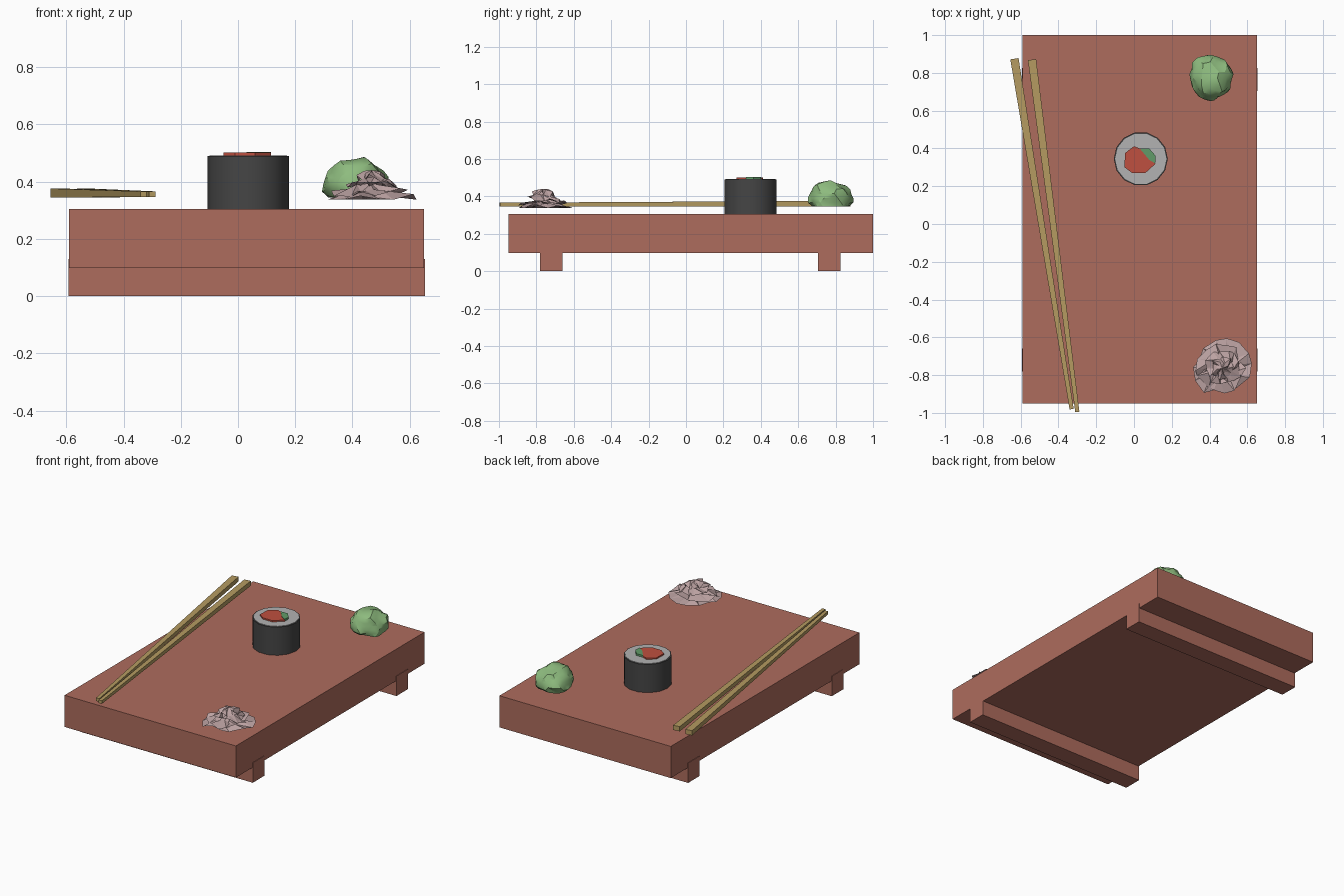
import bpy, bmesh, math, random
from mathutils import Vector, noise

if "Cube" in bpy.data.objects:
    bpy.data.objects.remove(bpy.data.objects["Cube"])

random.seed(4)


def material(name, rgb):
    m = bpy.data.materials.new(name)
    m.diffuse_color = (*rgb, 1)
    m.use_nodes = True
    m.node_tree.nodes["Principled BSDF"].inputs["Base Color"].default_value = m.diffuse_color
    return m


WOOD = material("red_wood", (0.42, 0.15, 0.11))
BAMBOO = material("bamboo", (0.46, 0.33, 0.12))
NORI = material("seaweed", (0.06, 0.06, 0.06))
RICE = material("rice", (0.45, 0.45, 0.45))
SALMON = material("salmon", (0.52, 0.08, 0.05))
CUCUMBER = material("cucumber", (0.12, 0.33, 0.14))
WASABI = material("wasabi", (0.27, 0.50, 0.21))
GINGER = material("ginger", (0.50, 0.36, 0.36))


def finish(name, bm, mat, smooth=None):
    bmesh.ops.recalc_face_normals(bm, faces=bm.faces)
    me = bpy.data.meshes.new(name)
    bm.to_mesh(me)
    bm.free()
    me.materials.append(mat)
    ob = bpy.data.objects.new(name, me)
    bpy.context.collection.objects.link(ob)
    if smooth:
        bpy.ops.object.select_all(action='DESELECT')
        ob.select_set(True)
        bpy.context.view_layer.objects.active = ob
        bpy.ops.object.shade_smooth_by_angle(angle=math.radians(smooth))
    return ob


def box(name, lo, hi, mat):
    bm = bmesh.new()
    bmesh.ops.create_cube(bm, size=1)
    for v in bm.verts:
        v.co = Vector([lo[i] if v.co[i] < 0 else hi[i] for i in range(3)])
    return finish(name, bm, mat)


def prism(name, pts, z0, z1, mat, smooth=None):
    bm = bmesh.new()
    face = bm.faces.new([bm.verts.new((x, y, z0)) for x, y in pts])
    ext = bmesh.ops.extrude_face_region(bm, geom=[face], use_keep_orig=True)
    for v in ext['geom']:
        if isinstance(v, bmesh.types.BMVert):
            v.co.z = z1
    return finish(name, bm, mat, smooth)


# Serving board and its two cross rails
box("board", (-0.59, -0.95, 0.098), (0.65, 1.0, 0.305), WOOD)
for name, y in (("front_foot", -0.72), ("back_foot", 0.765)):
    box(name, (-0.593, y - 0.06, 0), (0.653, y + 0.06, 0.13), WOOD)

# Tapered square chopsticks
for name, back, front in (("chopstick_left", (-0.633, 0.875), (-0.33, -0.98)),
                          ("chopstick_right", (-0.54, 0.87), (-0.30, -0.995))):
    a, b = Vector((*back, 0)), Vector((*front, 0))
    side = (b - a).normalized().cross(Vector((0, 0, 1)))
    bm = bmesh.new()
    rings = []
    for p, w, z0, z1 in ((a, 0.022, 0.345, 0.376), (b, 0.011, 0.346, 0.366)):
        rings.append([bm.verts.new((*(p + side * s * w).xy, z))
                      for s, z in ((-1, z0), (1, z0), (1, z1), (-1, z1))])
    for r in rings:
        bm.faces.new(r)
    for i in range(4):
        j = (i + 1) % 4
        bm.faces.new((rings[0][i], rings[0][j], rings[1][j], rings[1][i]))
    finish(name, bm, BAMBOO)

# Sushi roll: seaweed wrap, rice core, fillings
CX, CY = 0.036, 0.345


def ring(r, n=14):
    return [(CX + r * math.cos(2 * math.pi * i / n),
             CY + r * math.sin(2 * math.pi * i / n)) for i in range(n)]


prism("seaweed_wrap", ring(0.143), 0.305, 0.489, NORI, 35)
prism("rice", ring(0.136), 0.31, 0.492, RICE)
prism("salmon", [(-0.05, 0.30), (-0.01, 0.27), (0.06, 0.27), (0.115, 0.32),
                 (0.08, 0.34), (0.03, 0.40), (0, 0.412), (-0.048, 0.375)],
      0.48, 0.501, SALMON)
prism("cucumber", [(0.03, 0.40), (0.08, 0.40), (0.115, 0.36), (0.112, 0.32),
                   (0.08, 0.34)], 0.48, 0.504, CUCUMBER)

# Wasabi: lumpy ball with a flattened underside
bm = bmesh.new()
bmesh.ops.create_icosphere(bm, subdivisions=3, radius=1)
for v in bm.verts:
    d = v.co.normalized()
    r = 0.97 + 0.20 * noise.noise(d * 1.9 + Vector((3, 1, 7)))
    r += 0.10 * abs(noise.noise(d * 4 + Vector((8, 2, 5))))
    v.co = Vector((0.41 + d.x * r * 0.113, 0.773 + d.y * r * 0.123,
                   max(0.345, 0.39 + d.z * r * 0.091)))
finish("wasabi", bm, WASABI, 25)

# Pickled ginger: stacked crumpled slices with ruffled rims
bm = bmesh.new()
N = 14
for radius, z in ((0.155, 0.350), (0.13, 0.372), (0.10, 0.395), (0.065, 0.418)):
    turn = random.uniform(0, 6)
    cx, cy = 0.468 + random.uniform(-.01, .01), -0.757 + random.uniform(-.01, .01)
    centre = bm.verts.new((cx, cy, z + 0.022))
    prev = None
    for t in (0.5, 1.0):
        row = []
        for i in range(N):
            a = turn + 2 * math.pi * (i + random.uniform(-.3, .3)) / N
            r = radius * t * random.uniform(0.72, 1.08)
            dz = random.uniform(-0.018, 0.016) + 0.02 - 0.028 * t
            row.append(bm.verts.new((cx + r * math.cos(a), cy + r * math.sin(a),
                                     max(0.337, z + dz))))
        for i in range(N):
            j = (i + 1) % N
            if prev:
                bm.faces.new((prev[i], row[i], row[j]))
                bm.faces.new((prev[i], row[j], prev[j]))
            else:
                bm.faces.new((centre, row[i], row[j]))
        prev = row
finish("ginger", bm, GINGER)
